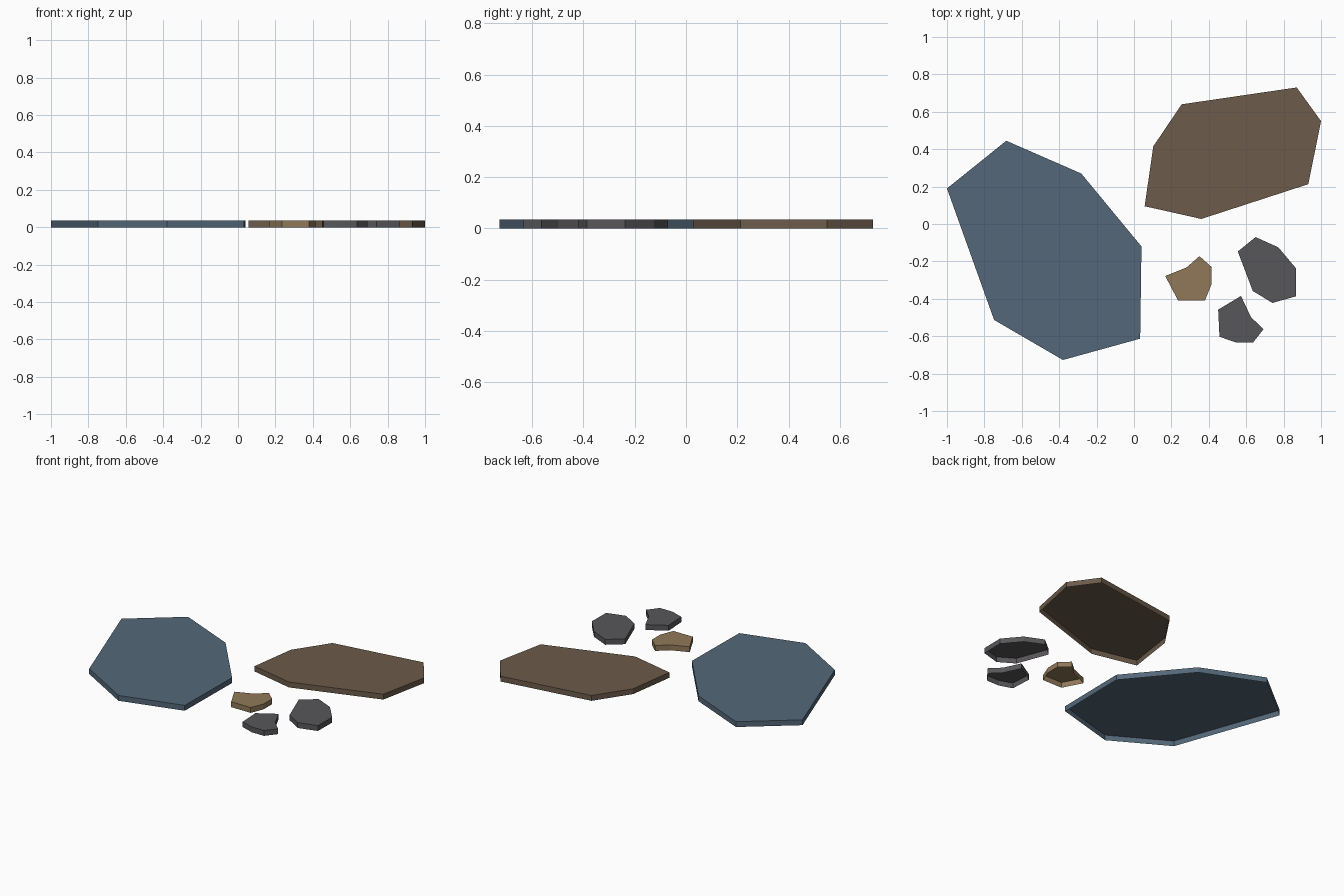
import bpy
import bmesh

THICKNESS = 0.036

cube = bpy.data.objects.get("Cube")
if cube:
    bpy.data.objects.remove(cube, do_unlink=True)


def make_material(name, rgb):
    mat = bpy.data.materials.new(name)
    mat.use_nodes = True
    color = (*rgb, 1.0)
    mat.diffuse_color = color
    bsdf = mat.node_tree.nodes["Principled BSDF"]
    bsdf.inputs["Base Color"].default_value = color
    bsdf.inputs["Roughness"].default_value = 0.9
    return mat


def make_slab(name, outline, mat):
    """Build a stone slab shell: a top face and side walls, open underneath."""
    bm = bmesh.new()
    # The outline runs counter-clockwise, so the top faces up and walls face out
    low = [bm.verts.new((x, y, 0)) for x, y in outline]
    high = [bm.verts.new((x, y, THICKNESS)) for x, y in outline]
    bm.faces.new(high)
    for i in range(len(outline)):
        j = (i + 1) % len(outline)
        bm.faces.new((low[i], low[j], high[j], high[i]))
    mesh = bpy.data.meshes.new(name)
    bm.to_mesh(mesh)
    bm.free()
    mesh.materials.append(mat)
    obj = bpy.data.objects.new(name, mesh)
    bpy.context.collection.objects.link(obj)


slate_blue = make_material("slate_blue", (0.088, 0.137, 0.19))
earth_brown = make_material("earth_brown", (0.15, 0.106, 0.07))
sand_tan = make_material("sand_tan", (0.28, 0.19, 0.1))
stone_grey = make_material("stone_grey", (0.097, 0.093, 0.1))

# Two large paving slabs
make_slab("large_blue_slab", [
    (-1, .19), (-.748, -.513), (-.38, -.727), (.033, -.613),
    (.04, -.12), (-.282, .27), (-.683, .445)], slate_blue)
make_slab("large_brown_slab", [
    (.057, .095), (.36, .027), (.932, .213), (1, .55),
    (.87, .73), (.255, .64), (.103, .415)], earth_brown)

# Three small stones
make_slab("small_tan_stone", [
    (.167, -.278), (.235, -.408), (.38, -.408), (.415, -.32),
    (.415, -.23), (.35, -.172), (.28, -.233)], sand_tan)
make_slab("small_grey_stone", [
    (.555, -.147), (.635, -.358), (.74, -.422), (.865, -.387),
    (.867, -.238), (.772, -.125), (.65, -.07)], stone_grey)
make_slab("notched_grey_stone", [
    (.45, -.458), (.457, -.603), (.545, -.633), (.637, -.633),
    (.692, -.563), (.625, -.497), (.572, -.385)], stone_grey)
